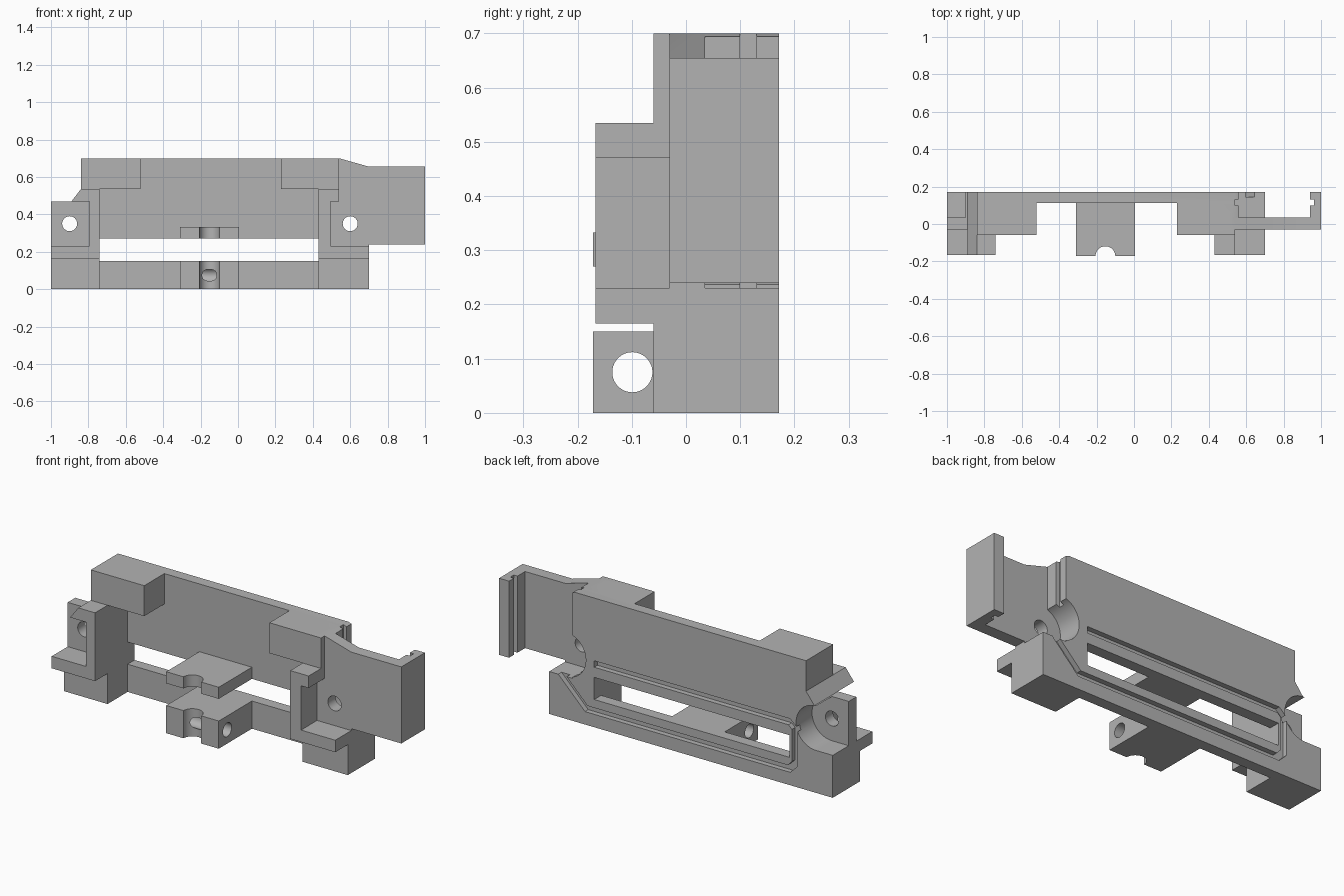
import bpy, bmesh, math
from mathutils import Matrix

if "Cube" in bpy.data.objects:
    bpy.data.objects.remove(bpy.data.objects["Cube"], do_unlink=True)

grey = bpy.data.materials.new("plain_grey")
grey.use_nodes = True
grey.diffuse_color = (0.45, 0.45, 0.45, 1)
grey.node_tree.nodes["Principled BSDF"].inputs["Base Color"].default_value = (0.45, 0.45, 0.45, 1)

BACK, FRONT, INNER = 0.172, -0.172, 0.112   # depth planes
ARM, FOOT, PLATE = -0.167, -0.06, -0.03


def make(name, bm):
    bmesh.ops.recalc_face_normals(bm, faces=bm.faces)
    mesh = bpy.data.meshes.new(name)
    bm.to_mesh(mesh)
    bm.free()
    mesh.materials.append(grey)
    ob = bpy.data.objects.new(name, mesh)
    bpy.context.collection.objects.link(ob)
    return ob


def prism(name, outline, y0, y1):
    """Extrude an x-z outline along y."""
    bm = bmesh.new()
    face = bm.faces.new([bm.verts.new((x, y0, z)) for x, z in outline])
    new = bmesh.ops.extrude_face_region(bm, geom=[face])["geom"]
    verts = [v for v in new if isinstance(v, bmesh.types.BMVert)]
    bmesh.ops.translate(bm, verts=verts, vec=(0, y1 - y0, 0))
    return make(name, bm)


def box(name, x0, x1, y0, y1, z0, z1):
    return prism(name, [(x0, z0), (x1, z0), (x1, z1), (x0, z1)], y0, y1)


def cylinder(name, centre, radius, length, axis):
    bm = bmesh.new()
    turn = {"x": Matrix.Rotation(math.pi / 2, 4, "Y"),
            "y": Matrix.Rotation(math.pi / 2, 4, "X"), "z": Matrix()}[axis]
    bmesh.ops.create_cone(bm, cap_ends=True, segments=48, radius1=radius, radius2=radius,
                          depth=length, matrix=Matrix.Translation(centre) @ turn)
    return make(name, bm)


def combine(target, tool, operation):
    mod = target.modifiers.new("combine", "BOOLEAN")
    mod.operation, mod.solver, mod.object = operation, "EXACT", tool
    bpy.context.view_layer.objects.active = target
    bpy.ops.object.modifier_apply(modifier=mod.name)
    bpy.data.objects.remove(tool, do_unlink=True)


def bore_outline(cx, side, r=0.12, cz=0.35):
    """Half disc on the body side, open toward the end of the frame."""
    arc = [(cx - side * r * math.cos(a), cz + r * math.sin(a))
           for a in (math.pi * (i / 32 - 0.5) for i in range(33))]
    return arc + [(cx + side * 0.15, cz + r), (cx + side * 0.15, cz - r)]


# Back wall with its window
frame = prism("frame", [(-1, 0), (0.7, 0), (0.7, 0.23), (0.56, 0.23), (0.56, 0.694), (0.54, 0.7),
                        (-0.84, 0.7), (-0.84, 0.535), (-0.89, 0.47), (-0.9, 0.47),
                        (-0.9, 0.23), (-1, 0.23)], INNER, BACK)
combine(frame, box("window", -0.74, 0.43, 0, 0.3, 0.15, 0.27), "DIFFERENCE")

solids = [
    # Upper corner blocks and feet
    box("left_block", -0.84, -0.52, FOOT, INNER, 0.535, 0.7),
    box("right_block", 0.23, 0.54, FOOT, INNER, 0.535, 0.7),
    box("left_foot", -1, -0.74, FOOT, INNER, 0, 0.23),
    box("right_foot", 0.43, 0.7, FOOT, INNER, 0, 0.23),
    # Left end wall and its C-shaped arm
    prism("left_end", [(-1, 0.2), (-0.74, 0.2), (-0.74, 0.535), (-0.84, 0.535),
                       (-0.89, 0.47), (-1, 0.47)], PLATE, INNER),
    prism("left_arm", [(-1, 0.165), (-0.74, 0.165), (-0.74, 0.535), (-0.84, 0.535),
                       (-0.89, 0.47), (-0.795, 0.47), (-0.795, 0.23), (-1, 0.23)], ARM, PLATE),
    # Right end wall, its arm, the long side plate and the end flange
    prism("right_end", [(0.43, 0.2), (0.56, 0.2), (0.56, 0.694), (0.54, 0.7), (0.43, 0.7)],
          PLATE, INNER),
    prism("right_arm", [(0.43, 0.165), (0.7, 0.165), (0.7, 0.23), (0.495, 0.23), (0.495, 0.47),
                        (0.54, 0.47), (0.54, 0.535), (0.43, 0.535)], ARM, PLATE),
    prism("side_plate", [(0.5, 0.2), (0.7, 0.2), (0.7, 0.24), (1, 0.24), (1, 0.655),
                         (0.7, 0.655), (0.54, 0.7), (0.5, 0.7)], PLATE, 0.035),
    box("end_flange", 0.94, 1, PLATE, BACK, 0.24, 0.655),
]
for part in solids:
    combine(frame, part, "UNION")

# Screw holes, rear bores, sliding rail slot and rear channel
cuts = [box("rail_slot", 0.54, 0.962, 0.1, 0.13, 0.23, 0.75)]
for cx, side in ((-0.9, -1), (0.6, 1)):
    cuts.append(prism("bore", bore_outline(cx, side), 0.035, 0.25))
    cuts.append(cylinder("screw_hole", (cx, 0, 0.35), 0.04, 0.3, "y"))
cuts.append(prism("channel", [
    (0.43, 0.36), (-0.745, 0.36), (-0.79, 0.32), (-0.79, 0.115), (-0.745, 0.07), (0.485, 0.07),
    (0.665, 0.25), (0.615, 0.25), (0.47, 0.105), (-0.73, 0.105), (-0.755, 0.13),
    (-0.755, 0.305), (-0.735, 0.325), (0.43, 0.325)], 0.144, 0.25))
for cutter in cuts:
    combine(frame, cutter, "DIFFERENCE")

# Central clamp: lower block with cross hole, and upper tab
lower = box("lower_clamp", -0.31, 0.005, FRONT, INNER, 0, 0.15)
upper = box("upper_clamp", -0.31, 0.005, FRONT, INNER, 0.27, 0.333)
for part in (lower, upper):
    combine(part, cylinder("notch", (-0.153, FRONT, 0.2), 0.053, 0.6, "z"), "DIFFERENCE")
combine(lower, cylinder("cross_hole", (-0.15, -0.099, 0.075), 0.037, 0.5, "x"), "DIFFERENCE")

# Smooth the round walls, keep the edges sharp
bpy.ops.object.select_all(action="DESELECT")
for part in (frame, lower, upper):
    part.select_set(True)
bpy.context.view_layer.objects.active = frame
bpy.ops.object.shade_smooth_by_angle(angle=math.radians(20))
